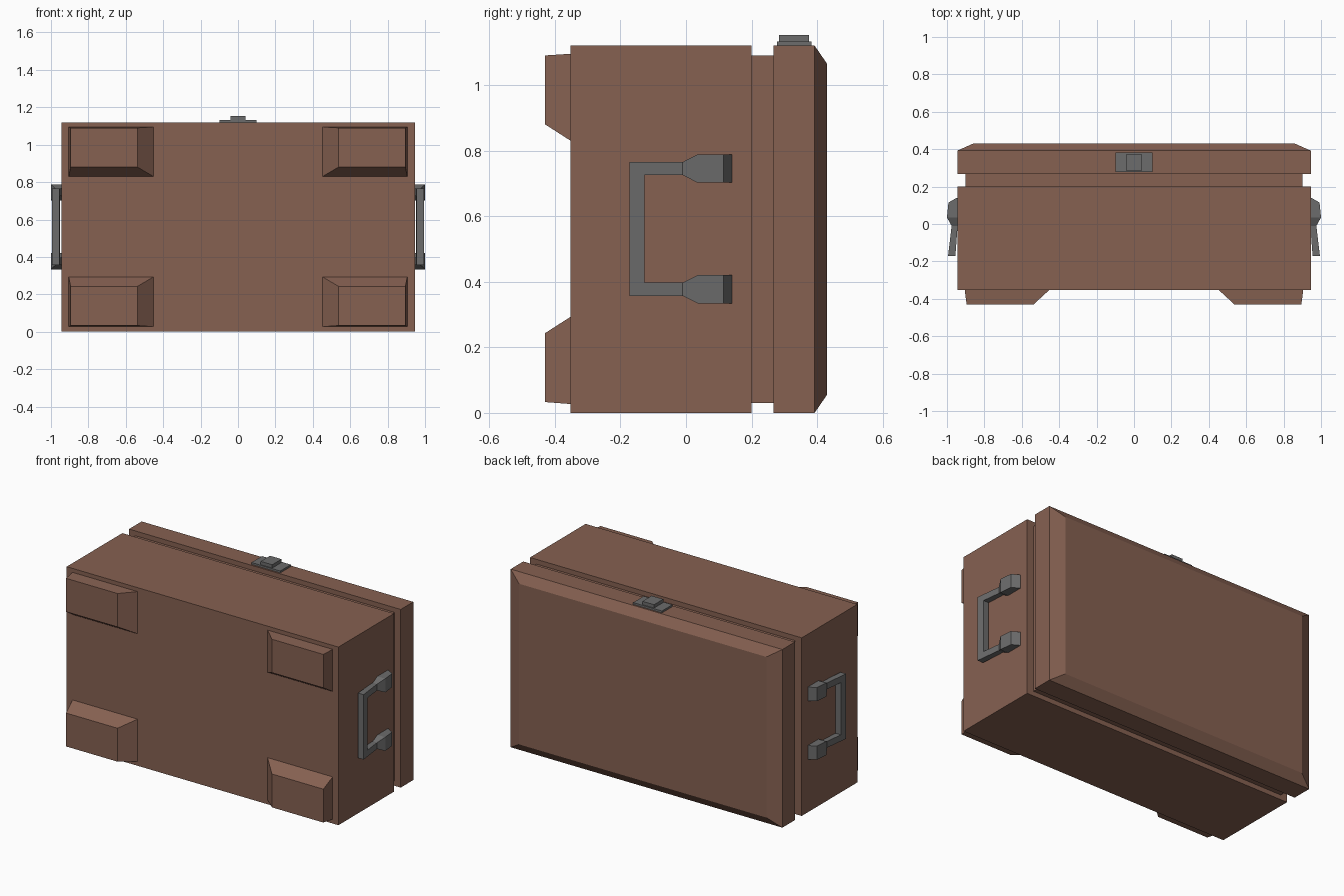
import bpy, bmesh

if "Cube" in bpy.data.objects:
    bpy.data.objects.remove(bpy.data.objects["Cube"])


def material(name, rgb):
    m = bpy.data.materials.new(name)
    m.diffuse_color = (*rgb, 1)
    m.use_nodes = True
    m.node_tree.nodes["Principled BSDF"].inputs["Base Color"].default_value = m.diffuse_color
    return m


brown = material("brown_leather", (0.238, 0.119, 0.083))
grey = material("grey_metal", (0.150, 0.150, 0.150))


def loft(bm, stations):
    """Skin rectangles (y, x0, x1, z0, z1) along y, closed at both ends."""
    rings = [[bm.verts.new(p) for p in ((x0, y, z0), (x1, y, z0), (x1, y, z1), (x0, y, z1))]
             for y, x0, x1, z0, z1 in stations]
    bm.faces.new(rings[0])
    bm.faces.new(rings[-1][::-1])
    for a, b in zip(rings, rings[1:]):
        for i in range(4):
            j = (i + 1) % 4
            bm.faces.new((a[i], b[i], b[j], a[j]))


def part(name, mat, lofts, mirror=False):
    bm = bmesh.new()
    for s in lofts:
        loft(bm, s)
        if mirror:
            loft(bm, [(y, -x1, -x0, z0, z1) for y, x0, x1, z0, z1 in s])
    bmesh.ops.recalc_face_normals(bm, faces=bm.faces[:])
    me = bpy.data.meshes.new(name)
    bm.to_mesh(me)
    bm.free()
    me.materials.append(mat)
    ob = bpy.data.objects.new(name, me)
    bpy.context.collection.objects.link(ob)
    return ob


W, H = 0.945, 1.12

# Case body, recessed seam and chamfered lid
part("case_body", brown, [[(-0.352, -W, W, 0, H), (0.20, -W, W, 0, H)]])
part("seam", brown, [[(0.19, -0.9, 0.9, 0.03, 1.09), (0.277, -0.9, 0.9, 0.03, 1.09)]])
part("lid", brown, [[(0.267, -W, W, 0, H), (0.392, -W, W, 0, H),
                     (0.43, -0.86, 0.86, 0.055, 1.065)]])

# Four corner feet, sloped on their inner sides
part("corner_feet", brown, [
    [(-0.43, 0.537, 0.895, 0.88, 1.09), (-0.352, 0.452, 0.905, 0.83, 1.095)],
    [(-0.43, 0.537, 0.895, 0.033, 0.243), (-0.352, 0.452, 0.905, 0.027, 0.293)],
], mirror=True)

# Side handles: two flared arms with pads, joined by a grip
handle = []
for zc in (0.377, 0.745):
    handle.append([(y, xi, xo, zc - h, zc + h) for y, xi, xo, h in (
        (-0.172, 0.955, 0.994, 0.02), (-0.01, 0.943, 0.975, 0.02),
        (0.035, 0.943, 1.0, 0.043), (0.115, 0.943, 0.992, 0.043),
        (0.14, 0.943, 0.948, 0.043))])
handle.append([(-0.172, 0.955, 0.994, 0.397, 0.725), (-0.127, 0.952, 0.989, 0.397, 0.725)])
part("side_handles", grey, handle, mirror=True)

# Latch on the lid edge
part("latch", grey, [
    [(0.277, -0.1, 0.1, 1.115, 1.132), (0.382, -0.1, 0.1, 1.115, 1.132)],
    [(0.283, -0.04, 0.04, 1.132, 1.153), (0.375, -0.04, 0.04, 1.132, 1.153)],
])
